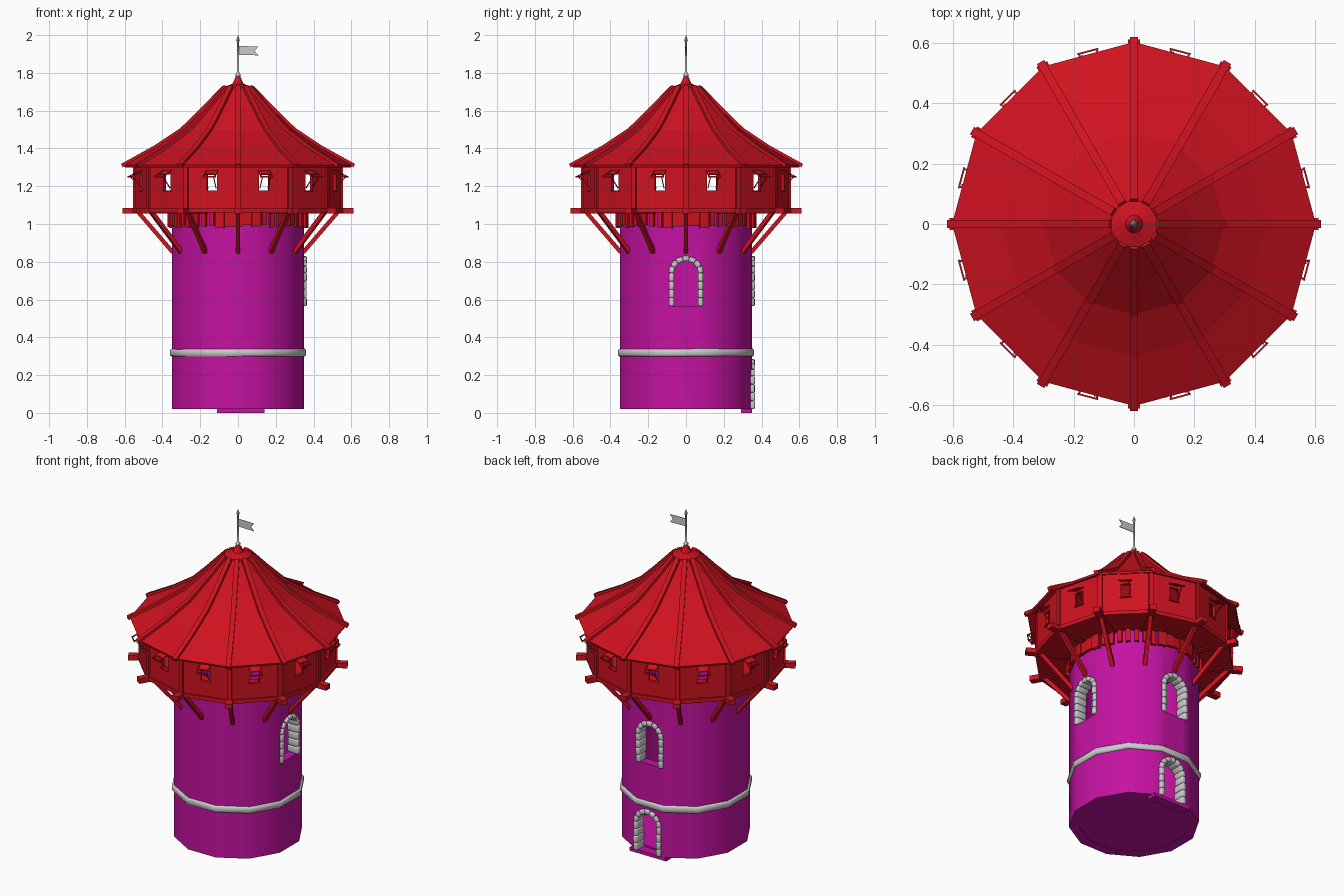
import bpy, bmesh, random
from math import sin, cos, pi, radians
from mathutils import Vector, Matrix

if "Cube" in bpy.data.objects:
    bpy.data.objects.remove(bpy.data.objects["Cube"])

random.seed(3)

def material(name, col):
    m = bpy.data.materials.new(name)
    m.diffuse_color = (*col, 1)
    m.use_nodes = True
    m.node_tree.nodes["Principled BSDF"].inputs["Base Color"].default_value = m.diffuse_color
    return m

MAGENTA = material("magenta_wall", (0.56, 0.006, 0.36))
RED = material("red_wood", (0.62, 0.006, 0.014))

def finish(name, bm, mat=None, smooth=None):
    bmesh.ops.recalc_face_normals(bm, faces=bm.faces)
    me = bpy.data.meshes.new(name)
    bm.to_mesh(me)
    bm.free()
    ob = bpy.data.objects.new(name, me)
    bpy.context.collection.objects.link(ob)
    if mat:
        me.materials.append(mat)
    bpy.ops.object.select_all(action='DESELECT')
    ob.select_set(True)
    bpy.context.view_layer.objects.active = ob
    if smooth:
        bpy.ops.object.shade_smooth_by_angle(angle=radians(smooth))
    return ob

def turn(deg):
    return Matrix.Rotation(radians(deg), 4, 'Z')

def box(bm, lo, hi, m=Matrix()):
    lo, hi = Vector(lo), Vector(hi)
    s = Matrix.Diagonal((*(hi - lo), 1))
    return bmesh.ops.create_cube(bm, size=1, matrix=m @ Matrix.Translation((lo + hi) / 2) @ s)['verts']

def beam(bm, p, q, w, h, m=Matrix()):
    """Square bar between two points of the local radial (xz) plane frame."""
    p, q = Vector(p), Vector(q)
    x = (q - p).normalized()
    y = Vector((0, 0, 1)).cross(x)
    y = y.normalized() if y.length > 1e-4 else Vector((0, 1, 0))
    rot = Matrix((x, y, x.cross(y))).transposed().to_4x4()
    box(bm, (-(q - p).length / 2, -w / 2, -h / 2), ((q - p).length / 2, w / 2, h / 2),
        m @ Matrix.Translation((p + q) / 2) @ rot)

def lathe(bm, prof, n, off=0, closed=True):
    rings = []
    for i in range(n):
        a = radians(off) + 2 * pi * i / n
        rings.append([bm.verts.new((r * cos(a), r * sin(a), z)) for r, z in prof])
    k = len(prof)
    for i in range(n):
        A, B = rings[i], rings[(i + 1) % n]
        for j in range(k if closed else k - 1):
            l = (j + 1) % k
            bm.faces.new((A[j], B[j], B[l], A[l]))
    return rings

# openings: (direction in degrees, sideways shift, base height)
OPENINGS = [(0, 0, 0.565), (90, 0, 0.565), (90, -0.015, 0.02)]
ARCH = 0.175

# tower wall, hollow, with arched openings cut out
bm = bmesh.new()
lathe(bm, [(0.362, 0.02), (0.362, 1.075), (0.305, 1.075), (0.305, 0.02)], 12, 15)
tower = finish("tower_wall", bm, MAGENTA)
bm = bmesh.new()
for az, dy, z0 in OPENINGS:
    low = z0 - (0.05 if z0 < 0.1 else 0)
    prof = [(-0.068, low), (0.068, low)] + [
        (0.068 * cos(pi * i / 10), z0 + ARCH + 0.068 * sin(pi * i / 10)) for i in range(11)]
    f = bm.faces.new([bm.verts.new(turn(az) @ Vector((0.2, y + dy, z))) for y, z in prof])
    ext = bmesh.ops.extrude_face_region(bm, geom=[f])['geom']
    bmesh.ops.translate(bm, verts=[v for v in ext if isinstance(v, bmesh.types.BMVert)],
                        vec=turn(az) @ Vector((0.3, 0, 0)))
bmesh.ops.remove_doubles(bm, verts=bm.verts, dist=1e-5)
cutter = finish("opening_cutter", bm)
cutter.hide_render = True
bpy.context.view_layer.objects.active = tower
mod = tower.modifiers.new("cut", 'BOOLEAN')
mod.object, mod.operation, mod.solver = cutter, 'DIFFERENCE', 'EXACT'
bpy.ops.object.select_all(action='DESELECT')
tower.select_set(True)
bpy.ops.object.modifier_apply(modifier="cut")
bpy.data.objects.remove(cutter)
bpy.ops.object.shade_smooth_by_angle(angle=radians(35))

# ground floor and door sill
bm = bmesh.new()
bmesh.ops.create_cone(bm, cap_ends=True, segments=24, radius1=0.305, radius2=0.305, depth=0.01,
                      matrix=Matrix.Translation((0, 0, 0.028)))
box(bm, (-0.11, 0.29, 0), (0.14, 0.35, 0.02))
finish("ground_floor", bm, MAGENTA)

# rounded stones framing each opening
bm = bmesh.new()
for az, dy, z0 in OPENINGS:
    base = turn(az) @ Matrix.Translation((0, dy, 0))
    spots = [(s * 0.077, z0 + ARCH * (i + 0.5) / 4, 0, ARCH / 4) for s in (-1, 1) for i in range(4)]
    for i in range(7):
        a = pi * (i + 0.5) / 7
        spots.append((0.077 * cos(a), z0 + ARCH + 0.077 * sin(a), a, 0.077 * pi / 7))
    for y, z, a, length in spots:
        m = base @ Matrix.Translation((0.327, y, z)) @ Matrix.Rotation(a, 4, 'X')
        d = 0.036 + random.uniform(-0.002, 0.003)
        h = length / 2
        box(bm, (-d, -0.014, -h), (d, 0.014, h), m)
bmesh.ops.bevel(bm, geom=bm.edges[:], offset=0.007, segments=2, affect='EDGES', profile=0.5)
finish("opening_stones", bm, None, 50)

# stone belt, slightly uneven
bm = bmesh.new()
lathe(bm, [(0.35, 0.298), (0.367, 0.300), (0.373, 0.308), (0.373, 0.330), (0.367, 0.338), (0.35, 0.340)], 12, 15)
for v in bm.verts:
    v.co.z += random.uniform(-0.002, 0.002)
finish("stone_belt", bm, None, 50)

# platform floor ring
bm = bmesh.new()
lathe(bm, [(0.3, 1.062), (0.56, 1.062), (0.56, 1.085), (0.3, 1.085)], 12)
finish("platform_floor", bm, RED)

# radial floor beams and diagonal struts
bm = bmesh.new()
bs = bmesh.new()
for k in range(12):
    m = turn(30 * k)
    box(bm, (0.33, -0.02, 1.056), (0.612, 0.02, 1.086), m)
    beam(bs, (0.345, 0, 0.85), (0.53, 0, 1.065), 0.022, 0.022, m)
finish("floor_beams", bm, RED)
finish("diagonal_struts", bs, RED)

# hanging planks around the tower head, dense on the four main sides
bm = bmesh.new()
for k in range(48):
    a = 7.5 * k
    near = abs((a + 45) % 90 - 45) <= 20
    w = 0.025 if near else 0.013
    r = 0.352 / cos(radians((a + 15) % 30 - 15))
    box(bm, (r - 0.01, -w, 0.985 + random.uniform(-0.008, 0.012)), (r + 0.014, w, 1.066), turn(a))
finish("head_planks", bm, RED)

# cabin: twelve panels each with a window, corner posts, propped shutters
walls, posts, shut = bmesh.new(), bmesh.new(), bmesh.new()
HW, R0, R1 = 0.142, 0.513, 0.531
for k in range(12):
    m = turn(30 * k + 15)
    for y0, y1, z0, z1 in [(-HW, -0.027, 1.08, 1.325), (0.027, HW, 1.08, 1.325),
                           (-0.027, 0.027, 1.08, 1.175), (-0.027, 0.027, 1.262, 1.325)]:
        box(walls, (R0, y0, z0), (R1, y1, z1), m)
    for y in (-0.03, 0.03):
        beam(shut, (R1, y, 1.282), (0.592, y, 1.25), 0.006, 0.006, m)
    box(shut, (R1, -0.033, 1.172), (R1 + 0.006, 0.033, 1.178), m)
    beam(shut, (0.530, 0, 1.28), (0.568, 0, 1.262), 0.052, 0.006, m)
    box(shut, (0.589, -0.036, 1.247), (0.595, 0.036, 1.253), m)
    beam(shut, (R1, 0.022, 1.19), (0.585, 0.022, 1.252), 0.004, 0.004, m)
    box(posts, (0.53, -0.013, 1.08), (0.556, 0.013, 1.325), turn(30 * k))
finish("cabin_walls", walls, RED)
finish("cabin_posts", posts, RED)
finish("window_shutters", shut, RED)

# twelve-sided sagging roof shell
PROF = [(0.603, 1.312), (0.44, 1.402), (0.30, 1.495), (0.19, 1.602), (0.075, 1.722)]
bm = bmesh.new()
lathe(bm, PROF + [(r - 0.004, z - 0.012) for r, z in reversed(PROF)], 12)
finish("roof_shell", bm, RED)

# roof ribs
bm = bmesh.new()
ribs = [(0.615, 1.305)] + PROF[1:]
for k in range(12):
    for (r0, z0), (r1, z1) in zip(ribs, ribs[1:]):
        beam(bm, (r0, 0, z0 + 0.004), (r1, 0, z1 + 0.004), 0.028, 0.02, turn(30 * k))
finish("roof_ribs", bm, RED)

# roof cap
bm = bmesh.new()
rings = lathe(bm, [(0.082, 1.71), (0.08, 1.724), (0.03, 1.742), (0.022, 1.757), (0.013, 1.78)], 12, 0, False)
bm.faces.new([r[-1] for r in rings])
bm.faces.new([r[0] for r in rings])
finish("roof_cap", bm, RED, 40)

# flag pole with knob and spear tip
bm = bmesh.new()
rings = lathe(bm, [(0.006, 1.77), (0.013, 1.783), (0.013, 1.793), (0.006, 1.803), (0.005, 1.965),
                   (0.010, 1.972), (0.001, 2.0)], 8, 0, False)
bm.faces.new([r[-1] for r in rings])
finish("flag_pole", bm, None, 40)

# swallow-tailed flag
bm = bmesh.new()
pts = [(0.004, 1.895), (0.108, 1.893), (0.088, 1.916), (0.108, 1.94), (0.004, 1.942)]
f = bm.faces.new([bm.verts.new((x, -0.0015, z)) for x, z in pts])
ext = bmesh.ops.extrude_face_region(bm, geom=[f])['geom']
bmesh.ops.translate(bm, verts=[v for v in ext if isinstance(v, bmesh.types.BMVert)], vec=(0, 0.003, 0))
finish("flag", bm)
